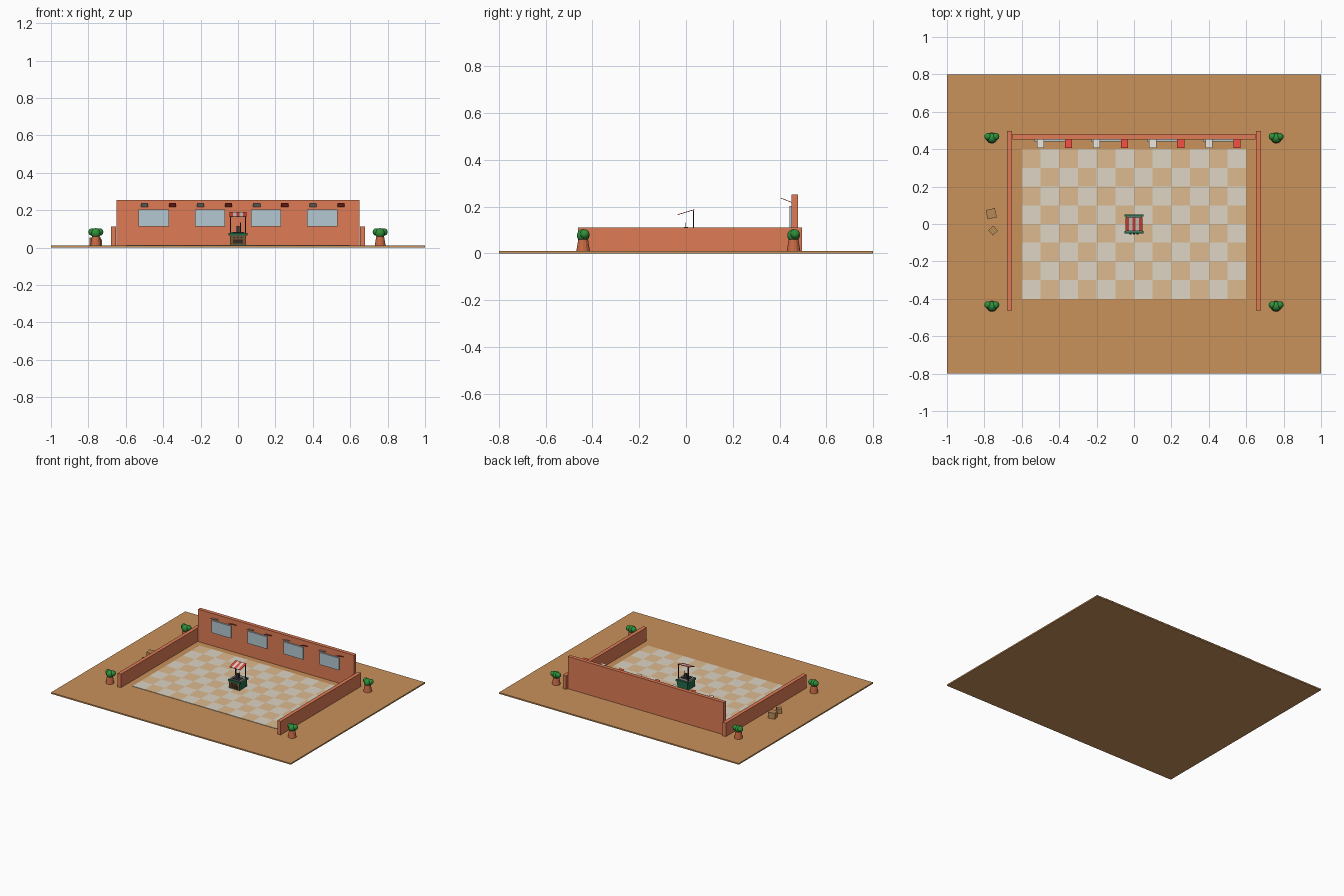
import bpy, bmesh, math
from mathutils import Matrix, Vector

if "Cube" in bpy.data.objects:
    bpy.data.objects.remove(bpy.data.objects["Cube"])

MATS = {}

def mat(name, hexcol):
    def lin(c):
        c /= 255
        return c / 12.92 if c <= 0.04045 else ((c + 0.055) / 1.055) ** 2.4
    m = bpy.data.materials.new(name)
    m.diffuse_color = (*[lin(hexcol >> s & 255) for s in (16, 8, 0)], 1)
    m.use_nodes = True
    m.node_tree.nodes["Principled BSDF"].inputs["Base Color"].default_value = m.diffuse_color
    MATS[name] = m

for n, c in dict(sand=0xC9925B, tile_tan=0xDDBB90, tile_light=0xDDD5C5, clay=0xDF7C55,
                 glass=0xB4C8D2, red=0xE0483C, white=0xD8D4CC, pot=0xC96A45, leaf=0x2F8F3A,
                 crate=0xB98A55, wood=0x7A5634, dark=0x3A2A20, green=0x246B48,
                 steel=0x8A8880, coal=0x33373A).items():
    mat(n, c)

def finish(name, bm, m):
    me = bpy.data.meshes.new(name)
    bm.to_mesh(me)
    bm.free()
    me.materials.append(MATS[m])
    ob = bpy.data.objects.new(name, me)
    bpy.context.collection.objects.link(ob)
    return ob

def add_box(bm, lo, hi):
    lo, hi = Vector(lo), Vector(hi)
    bmesh.ops.create_cube(bm, size=1, matrix=Matrix.Translation((lo + hi) / 2) @ Matrix.Diagonal((*(hi - lo), 1)))

def boxes(name, m, items):
    bm = bmesh.new()
    for lo, hi in items:
        add_box(bm, lo, hi)
    return finish(name, bm, m)

def box(name, m, lo, hi):
    return boxes(name, m, [(lo, hi)])

def slope(name, m, x0, x1, a, b, t=0.003):
    """Thin slab running from (y, z) point a to point b."""
    bm = bmesh.new()
    pts = [(a[0], a[1]), (b[0], b[1]), (b[0], b[1] + t), (a[0], a[1] + t)]
    f = bm.faces.new([bm.verts.new((x0, y, z)) for y, z in pts])
    r = bmesh.ops.extrude_face_region(bm, geom=[f])
    bmesh.ops.translate(bm, vec=(x1 - x0, 0, 0), verts=[v for v in r['geom'] if isinstance(v, bmesh.types.BMVert)])
    bmesh.ops.recalc_face_normals(bm, faces=bm.faces)
    return finish(name, bm, m)

# ground and chequered floor
G = 0.01
box("ground", "sand", (-1, -0.8, 0), (1, 0.8, G))
for k, m in enumerate(("tile_light", "tile_tan")):
    boxes("floor_" + m, m, [((-0.6 + i * 0.1, -0.4 + j * 0.1, G), (-0.5 + i * 0.1, -0.3 + j * 0.1, G + 0.003))
                            for i in range(12) for j in range(8) if (i + j) % 2 == k])

# walls
box("back_wall", "clay", (-0.65, 0.452, G), (0.65, 0.48, 0.253))
for s, n in ((-1, "left"), (1, "right")):
    xs = sorted((s * 0.652, s * 0.68))
    box(n + "_wall", "clay", (xs[0], -0.463, G), (xs[1], 0.497, 0.112))

# windows with small awning slats
for i in range(4):
    x = -0.45 + i * 0.3
    box(f"window_{i}", "glass", (x - 0.081, 0.442, 0.112), (x + 0.081, 0.453, 0.204))
    for dx, m in ((-0.05, "white"), (0.1, "red")):
        slope(f"awning_{m}_{i}", m, x + dx - 0.019, x + dx + 0.019, (0.406, 0.235), (0.455, 0.216))

# potted shrubs at the four corners
for i, (x, y) in enumerate([(sx * 0.76, y) for sx in (-1, 1) for y in (-0.44, 0.46)]):
    bm = bmesh.new()
    bmesh.ops.create_cone(bm, cap_ends=True, segments=12, radius1=0.029, radius2=0.021, depth=0.05,
                          matrix=Matrix.Translation((x, y, G + 0.025)))
    finish(f"pot_{i}", bm, "pot")
    bm = bmesh.new()
    for dx, dy, dz, r in ((0, 0, 0.077, 0.027), (-0.02, 0.007, 0.083, 0.02), (0.02, 0.007, 0.083, 0.02)):
        bmesh.ops.create_uvsphere(bm, u_segments=12, v_segments=8, radius=r,
                                  matrix=Matrix.Translation((x + dx, y + dy, dz)))
    for f in bm.faces:
        f.smooth = True
    finish(f"shrub_{i}", bm, "leaf")

# two crates beside the left wall
for i, (x, y, s, a) in enumerate(((-0.763, 0.055, 0.05, 12), (-0.753, -0.035, 0.037, 42))):
    ob = box(f"crate_{i}", "crate", (-s / 2, -s / 2, 0), (s / 2, s / 2, s * 0.9))
    ob.location = (x, y, G)
    ob.rotation_euler.z = math.radians(a)

# food cart: body, panels, counter
F = G + 0.003
box("cart_body", "green", (-0.043, -0.045, F), (0.043, 0.045, 0.07))
box("cart_front_panel", "wood", (-0.04, -0.048, F + 0.004), (0.04, -0.044, 0.064))
box("cart_hatch", "dark", (-0.028, -0.051, 0.022), (0.028, -0.047, 0.042))
boxes("cart_trim", "green", [((-0.05, y - 0.006, 0.064), (0.05, y + 0.006, 0.077)) for y in (-0.044, 0.046)])
box("cart_counter", "steel", (-0.044, -0.039, 0.069), (0.044, 0.041, 0.08))
box("cart_tray", "coal", (-0.03, -0.03, 0.079), (0.03, 0.015, 0.084))

# control knobs along the front
bm = bmesh.new()
for x in (-0.018, 0, 0.018):
    bmesh.ops.create_cone(bm, cap_ends=True, segments=10, radius1=0.005, radius2=0.005, depth=0.008,
                          matrix=Matrix.Translation((x, -0.051, 0.054)) @ Matrix.Rotation(math.pi / 2, 4, 'X'))
finish("cart_knobs", bm, "coal")

# small stand with utensil on the counter
boxes("cart_stand", "coal", [((-0.009, -0.009, 0.084), (0.009, 0.009, 0.114)),
                             ((0.012, -0.002, 0.084), (0.015, 0.001, 0.133))])

# canopy posts and striped canopy
boxes("canopy_posts", "dark", [((x - 0.003, 0.029, 0.07), (x + 0.003, 0.035, 0.184)) for x in (-0.041, 0.041)])
for i in range(5):
    x = -0.046 + i * 0.0184
    slope(f"canopy_stripe_{i}", ("red", "white")[i % 2], x, x + 0.0184, (-0.037, 0.164), (0.036, 0.186))
